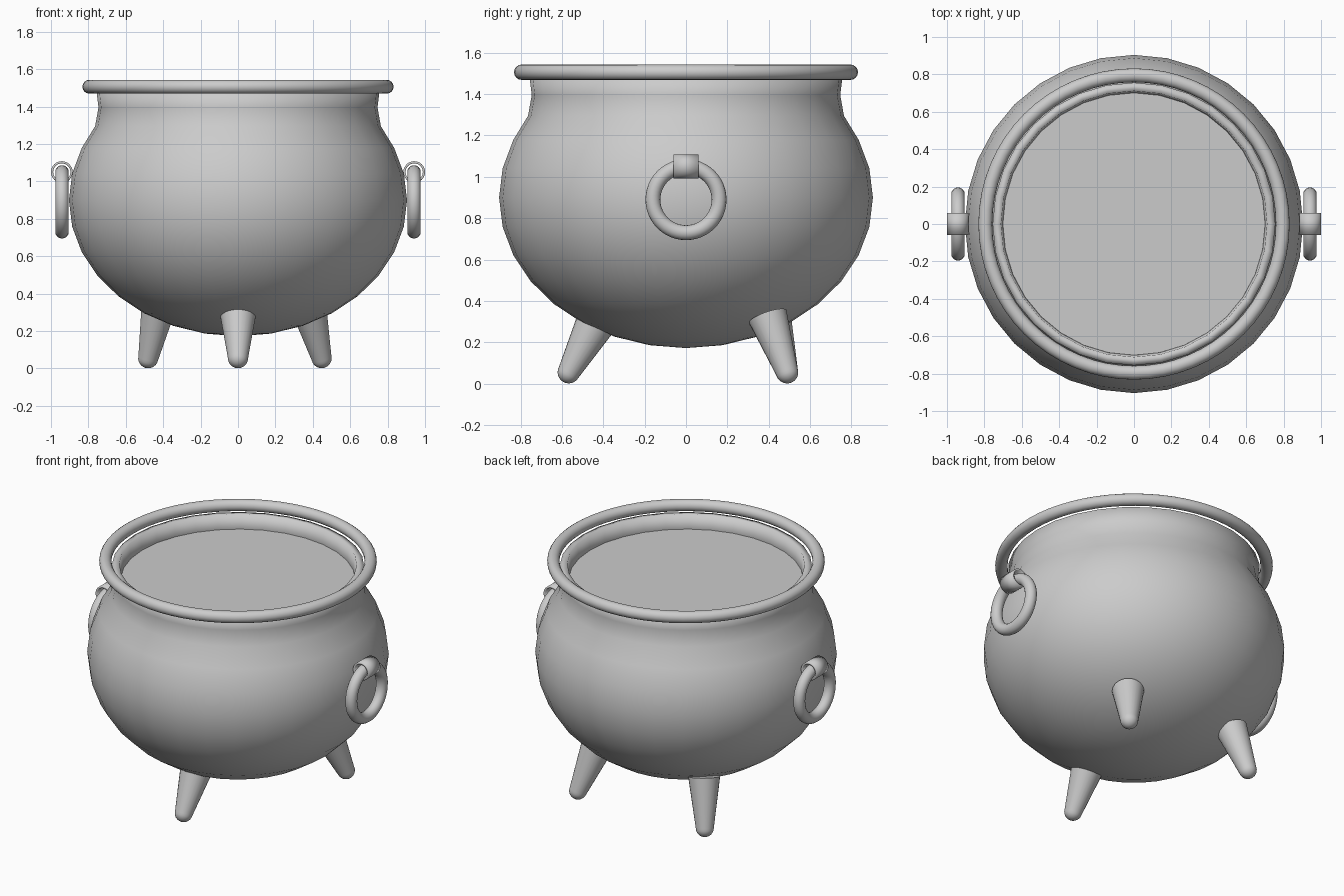
import bpy, bmesh
from math import sin, cos, pi, radians
from mathutils import Vector

if "Cube" in bpy.data.objects:
    bpy.data.objects.remove(bpy.data.objects["Cube"])


def lathe(name, profile, segs):
    """Revolve (radius, z) points, listed bottom to top, around z."""
    bm = bmesh.new()
    rings = [[bm.verts.new((r * cos(2 * pi * j / segs), r * sin(2 * pi * j / segs), z))
              for j in range(segs)] for r, z in profile]
    for a, b in zip(rings, rings[1:]):
        for j in range(segs):
            k = (j + 1) % segs
            bm.faces.new((a[j], a[k], b[k], b[j]))
    bmesh.ops.remove_doubles(bm, verts=bm.verts, dist=1e-5)
    me = bpy.data.meshes.new(name)
    bm.to_mesh(me)
    bm.free()
    ob = bpy.data.objects.new(name, me)
    bpy.context.collection.objects.link(ob)
    return ob


def smooth(ob, angle=40):
    bpy.ops.object.select_all(action='DESELECT')
    ob.select_set(True)
    bpy.context.view_layer.objects.active = ob
    bpy.ops.object.shade_smooth_by_angle(angle=radians(angle))


def shell(ob, thickness):
    m = ob.modifiers.new("shell", 'SOLIDIFY')
    m.thickness = thickness
    m.offset = -1


def torus(name, major, minor, loc, rot=(0, 0, 0), segs=48):
    bpy.ops.mesh.primitive_torus_add(major_radius=major, minor_radius=minor,
                                     major_segments=segs, minor_segments=16,
                                     location=loc, rotation=rot)
    ob = bpy.context.object
    ob.name = name
    smooth(ob, 60)


# Pot: squashed sphere with a slightly flared neck
profile = [(0.904 * sin(i * pi / 16), 0.9 - 0.728 * cos(i * pi / 16)) for i in range(11)]
profile += [(0.764, 1.295), (0.746, 1.395), (0.756, 1.478)]
pot = lathe("pot_body", profile, 32)
smooth(pot)
shell(pot, 0.045)

# Flat contents filling the pot up to the neck, softly shaded at the edge
bpy.ops.mesh.primitive_circle_add(vertices=32, radius=0.702, fill_type='NGON',
                                  location=(0, 0, 1.39))
bpy.context.object.name = "liquid_surface"

# Rolled rim floating just around the neck
torus("rim", 0.795, 0.037, (0, 0, 1.506), segs=64)

# Ring handles hanging in short tube brackets
for side, s in (("left", -1), ("right", 1)):
    torus(side + "_ring_handle", 0.16, 0.036, (s * 0.941, 0, 0.89), (0, pi / 2, 0))
    tube = lathe(side + "_handle_bracket", [(0.058, -0.06), (0.058, 0.06)], 32)
    tube.location = (s * 0.942, 0, 1.05)
    tube.rotation_euler = (pi / 2, 0, 0)
    smooth(tube)
    shell(tube, 0.012)

# Tapered legs with rounded feet: foot centre to top
legs = {
    "front_leg": ((0, -0.567, 0.055), (0, -0.44, 0.288)),
    "back_right_leg": ((0.447, 0.489, 0.055), (0.378, 0.395, 0.325)),
    "back_left_leg": ((-0.48, 0.489, 0.055), (-0.42, 0.41, 0.35)),
}
for name, (foot, top) in legs.items():
    axis = Vector(top) - Vector(foot)
    foot_profile = [(0.054 * sin(t * pi / 12), -0.054 * cos(t * pi / 12)) for t in range(7)]
    leg = lathe(name, foot_profile + [(0.096, axis.length), (0, axis.length)], 24)
    leg.location = foot
    leg.rotation_euler = axis.to_track_quat('Z', 'Y').to_euler()
    smooth(leg)
